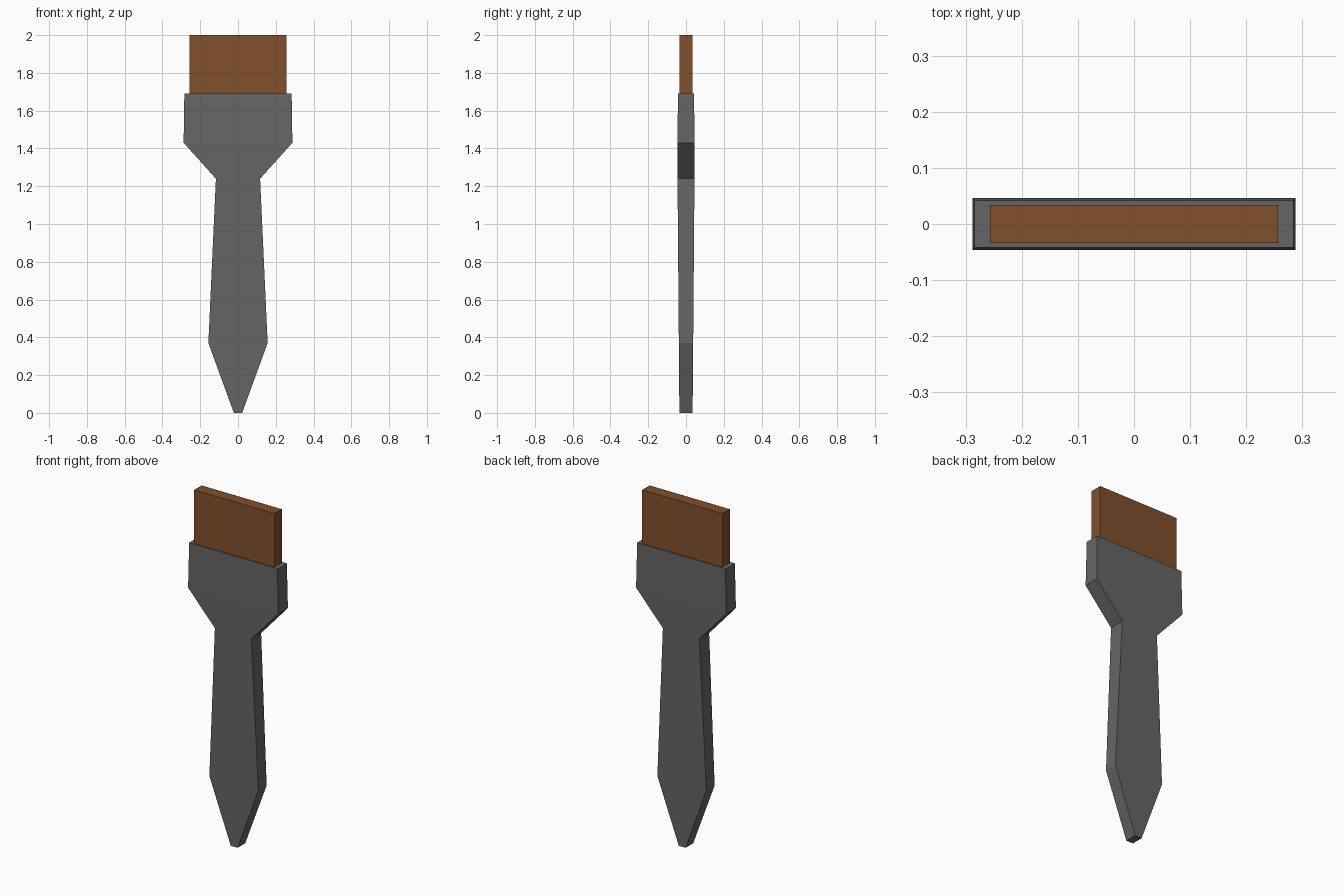
import bpy
import bmesh

if "Cube" in bpy.data.objects:
    bpy.data.objects.remove(bpy.data.objects["Cube"])


def loft(name, sections, color=None):
    """Rectangular loft through (z, half width, half depth) sections."""
    bm = bmesh.new()
    rings = [[bm.verts.new((sx * hx, sy * hy, z))
              for sx, sy in ((-1, -1), (1, -1), (1, 1), (-1, 1))]
             for z, hx, hy in sections]
    for low, high in zip(rings, rings[1:]):
        for i in range(4):
            j = (i + 1) % 4
            bm.faces.new((low[i], low[j], high[j], high[i]))
    bm.faces.new(rings[0][::-1])
    bm.faces.new(rings[-1])
    mesh = bpy.data.meshes.new(name)
    bm.to_mesh(mesh)
    bm.free()
    obj = bpy.data.objects.new(name, mesh)
    bpy.context.collection.objects.link(obj)
    if color:
        mat = bpy.data.materials.new(name + "_material")
        mat.diffuse_color = color
        mat.use_nodes = True
        mat.node_tree.nodes["Principled BSDF"].inputs["Base Color"].default_value = mat.diffuse_color
        mesh.materials.append(mat)
    return obj


# Handle: pointed tail, tapering grip, neck and flared head
loft("handle", [
    (0.00, 0.022, 0.035),
    (0.37, 0.157, 0.038),
    (1.24, 0.117, 0.045),
    (1.43, 0.288, 0.046),
    (1.69, 0.284, 0.042),
], (0.13, 0.13, 0.13, 1))

# Bristles: flat block seated in the head
loft("bristles", [(1.68, 0.257, 0.034), (2.00, 0.257, 0.034)],
     (0.22, 0.08, 0.025, 1))
